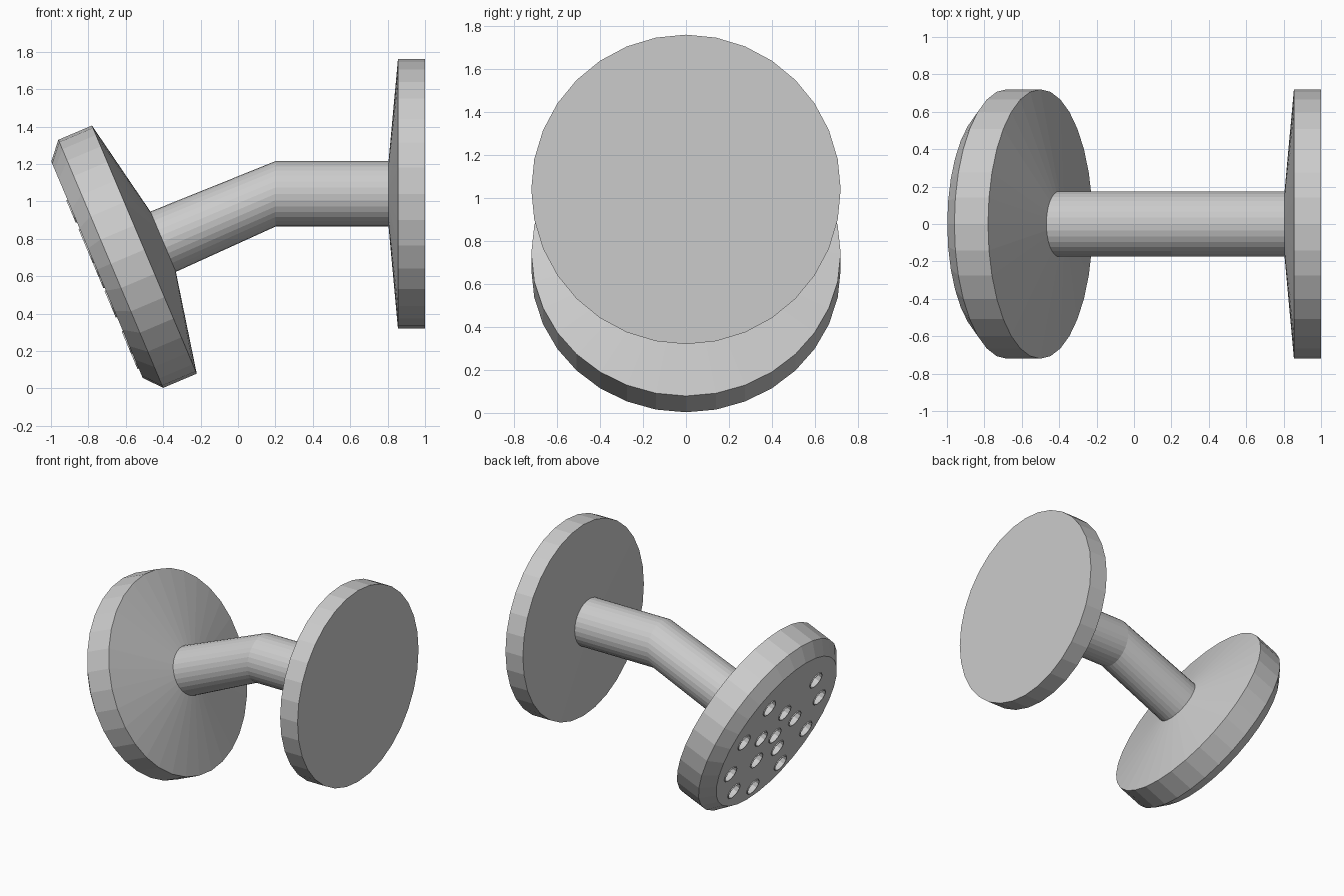
import bpy, bmesh, math
from mathutils import Vector

if "Cube" in bpy.data.objects:
    bpy.data.objects.remove(bpy.data.objects["Cube"])

SIDES = 32
TILT = math.radians(22.9)
AXIS = Vector((-math.cos(TILT), 0, -math.sin(TILT)))   # spray direction
UP = Vector((-math.sin(TILT), 0, math.cos(TILT)))      # up along the spray face
SIDE = Vector((0, 1, 0))
FACE = Vector((-0.754, 0, 0.635))                      # centre of spray face


def finish(bm, name):
    bmesh.ops.recalc_face_normals(bm, faces=bm.faces)
    mesh = bpy.data.meshes.new(name)
    bm.to_mesh(mesh)
    bm.free()
    obj = bpy.data.objects.new(name, mesh)
    bpy.context.collection.objects.link(obj)
    return obj


def loft(bm, rings, sides, closed=False):
    """Skin round sections given as (centre, up, radius)."""
    loops = []
    for c, up, r in rings:
        loops.append([bm.verts.new(c + r * (up * math.cos(a) + SIDE * math.sin(a)))
                      for a in (2 * math.pi * i / sides for i in range(sides))])
    pairs = list(zip(loops, loops[1:]))
    if closed:
        pairs.append((loops[-1], loops[0]))
    for a, b in pairs:
        for i in range(sides):
            j = (i + 1) % sides
            bm.faces.new((a[i], a[j], b[j], b[i]))
    if not closed:
        bm.faces.new(loops[0])
        bm.faces.new(loops[-1])


def part(name, rings):
    bm = bmesh.new()
    loft(bm, rings, SIDES)
    return finish(bm, name)


Z = Vector((0, 0, 1))


def wall_ring(x, r):
    return Vector((x, 0, 1.04)), Z, r


def head_ring(back, r):
    return FACE - AXIS * back, UP, r


# Wall flange, bent arm and shower head
part("wall_flange", [wall_ring(1.0, 0.72), wall_ring(0.855, 0.72), wall_ring(0.805, 0.175)])
part("bent_arm", [wall_ring(0.805, 0.175), wall_ring(0.2, 0.175), head_ring(0.384, 0.175)])
head = part("shower_head", [head_ring(0.384, 0.175), head_ring(0.275, 0.72),
                            head_ring(0.08, 0.72), head_ring(0, 0.628)])

# Nozzle layout: centre, ring of five, ring of ten with the top one left out
spots = [(0, 0)]
spots += [(0.21, math.tau * i / 5) for i in range(5)]
spots += [(0.47, math.tau * i / 10) for i in range(1, 10)]
holes, lips = bmesh.new(), bmesh.new()
for r, a in spots:
    c = FACE + UP * (r * math.cos(a) - 0.04) + SIDE * (r * math.sin(a))
    loft(holes, [(c - AXIS * 0.05, UP, 0.06), (c + AXIS * 0.05, UP, 0.06)], 12)
    loft(lips, [(c - AXIS * 0.01, UP, 0.065), (c + AXIS * 0.007, UP, 0.065),
                (c + AXIS * 0.007, UP, 0.06), (c - AXIS * 0.01, UP, 0.06)], 12, True)
cutter = finish(holes, "nozzle_cutter")
cutter.hide_render = True
cutter.hide_set(True)
finish(lips, "nozzle_rims")

# Sink the nozzle holes into the head
cut = head.modifiers.new("nozzle_holes", 'BOOLEAN')
cut.operation = 'DIFFERENCE'
cut.solver = 'EXACT'
cut.object = cutter
